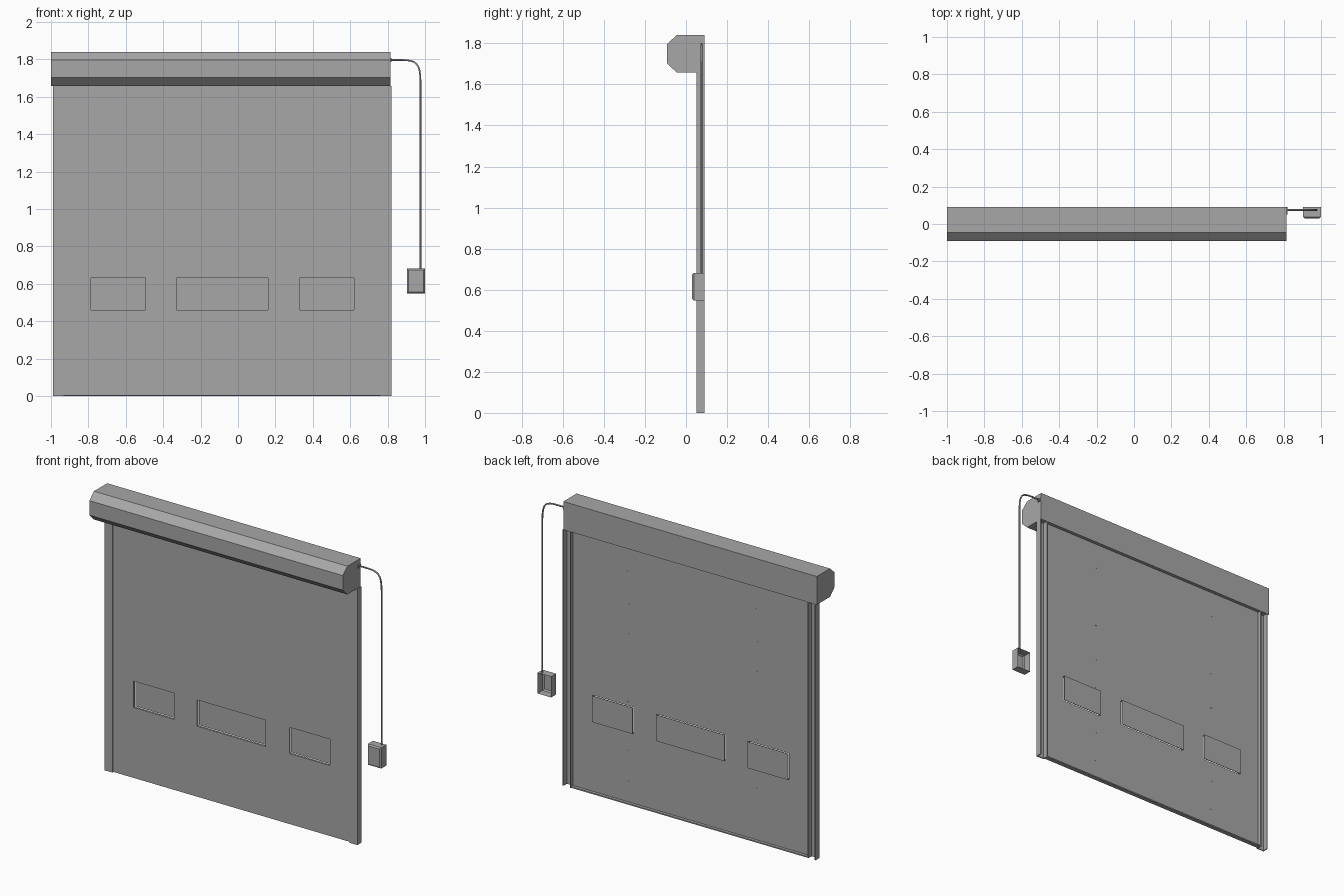
import bpy
import bmesh
from mathutils import Vector

cube = bpy.data.objects.get("Cube")
if cube:
    bpy.data.objects.remove(cube, do_unlink=True)

grey = bpy.data.materials.new("painted_grey")
grey.use_nodes = True
COLOUR = (0.39, 0.39, 0.39, 1)
grey.diffuse_color = COLOUR
grey.node_tree.nodes["Principled BSDF"].inputs["Base Color"].default_value = COLOUR


def finish(name, bm):
    """Turn a bmesh into a named, coloured object."""
    bmesh.ops.recalc_face_normals(bm, faces=bm.faces)
    mesh = bpy.data.meshes.new(name)
    bm.to_mesh(mesh)
    bm.free()
    mesh.materials.append(grey)
    obj = bpy.data.objects.new(name, mesh)
    bpy.context.collection.objects.link(obj)
    return obj


def add_box(bm, lo, hi):
    lo, hi = Vector(lo), Vector(hi)
    verts = bmesh.ops.create_cube(bm, size=1)["verts"]
    bmesh.ops.scale(bm, vec=hi - lo, verts=verts)
    bmesh.ops.translate(bm, vec=(lo + hi) / 2, verts=verts)
    return verts


def extrude_profile(name, points, offset):
    """Extrude a closed outline of 3D points along an offset."""
    bm = bmesh.new()
    face = bm.faces.new([bm.verts.new(p) for p in points])
    out = bmesh.ops.extrude_face_region(bm, geom=[face], use_keep_orig=True)
    moved = [v for v in out["geom"] if isinstance(v, bmesh.types.BMVert)]
    bmesh.ops.translate(bm, vec=offset, verts=moved)
    return finish(name, bm)


# Roller hood with chamfered front edges
hood = [(0.09, 1.84), (-0.045, 1.84), (-0.092, 1.797), (-0.092, 1.703),
        (-0.045, 1.657), (0.09, 1.657)]
extrude_profile("roller_hood", [(-1, y, z) for y, z in hood], (1.815, 0, 0))

# Guide rails: channels open to the back
MID, WALL = -0.085, 0.006
for side, label in ((-1, "right"), (1, "left")):
    channel = [(0.905, 0.09), (0.905, 0.05), (0.848, 0.05), (0.848, 0.09),
               (0.848 + WALL, 0.09), (0.848 + WALL, 0.05 + WALL),
               (0.905 - WALL, 0.05 + WALL), (0.905 - WALL, 0.09)]
    extrude_profile(label + "_guide_rail",
                    [(MID + side * x, y, 0) for x, y in channel], (0, 0, 1.657))

# Door curtain with three window openings
windows = [(-0.785, -0.495), (-0.33, 0.16), (0.33, 0.62)]
LOW, HIGH = 0.46, 0.63
xs = [-0.933] + [x for pair in windows for x in pair] + [0.763]
zs = [0.004, LOW, HIGH, 1.66]
bm = bmesh.new()
grid = [[bm.verts.new((x, 0.068, z)) for z in zs] for x in xs]
for i in range(len(xs) - 1):
    for j in range(len(zs) - 1):
        if not (i % 2 == 1 and j == 1):
            bm.faces.new((grid[i][j], grid[i + 1][j],
                          grid[i + 1][j + 1], grid[i][j + 1]))
flat = [e for e in bm.edges if len(e.link_faces) == 2]
curtain = finish("door_curtain", bm)
solid = curtain.modifiers.new("thickness", 'SOLIDIFY')
solid.thickness = 0.014
solid.offset = -1

# Window panes set back from both faces
bm = bmesh.new()
for x0, x1 in windows:
    add_box(bm, (x0, 0.073, LOW), (x1, 0.077, HIGH))
finish("window_panes", bm)

# Bottom bar along the curtain
bm = bmesh.new()
add_box(bm, (-0.933, 0.066, 0), (0.763, 0.087, 0.008))
finish("bottom_bar", bm)

# Two columns of small square studs
bm = bmesh.new()
for x in (-0.555, 0.365):
    for z in (0.135, 0.335, 0.65, 0.85, 1.09, 1.285, 1.495):
        add_box(bm, (x - 0.008, 0.056, z - 0.007), (x + 0.008, 0.069, z + 0.007))
finish("curtain_studs", bm)

# Control box: chamfered front, open back
bm = bmesh.new()
add_box(bm, (0.903, 0.03, 0.548), (1.0, 0.09, 0.682))
back = [f for f in bm.faces if f.calc_center_median().y > 0.089]
bmesh.ops.delete(bm, geom=back, context='FACES_ONLY')
rim = [e for e in bm.edges if all(v.co.y < 0.031 for v in e.verts)]
bmesh.ops.bevel(bm, geom=rim, offset=0.008, segments=1, affect='EDGES')
finish("control_box", bm)

# Cable from the hood, bending down to the control box
curve = bpy.data.curves.new("control_cable", 'CURVE')
curve.dimensions = '3D'
curve.bevel_depth = 0.005
curve.bevel_resolution = 1
curve.resolution_u = 8
curve.use_fill_caps = True
path = curve.splines.new('BEZIER')
path.bezier_points.add(3)
Y = 0.075
stops = [((0.81, 1.797), (0.83, 1.797), (0.79, 1.797)),
         ((0.87, 1.797), (0.955, 1.797), (0.85, 1.797)),
         ((0.976, 1.68), (0.976, 1.6), (0.974, 1.78)),
         ((0.976, 0.67), (0.976, 0.6), (0.976, 0.75))]
for point, (co, right, left) in zip(path.bezier_points, stops):
    point.handle_left_type = point.handle_right_type = 'FREE'
    point.co = (co[0], Y, co[1])
    point.handle_right = (right[0], Y, right[1])
    point.handle_left = (left[0], Y, left[1])
curve.materials.append(grey)
cable = bpy.data.objects.new("control_cable", curve)
bpy.context.collection.objects.link(cable)

# Cable fitting on the hood end
bm = bmesh.new()
add_box(bm, (0.813, 0.06, 1.787), (0.821, 0.088, 1.807))
finish("cable_fitting", bm)
